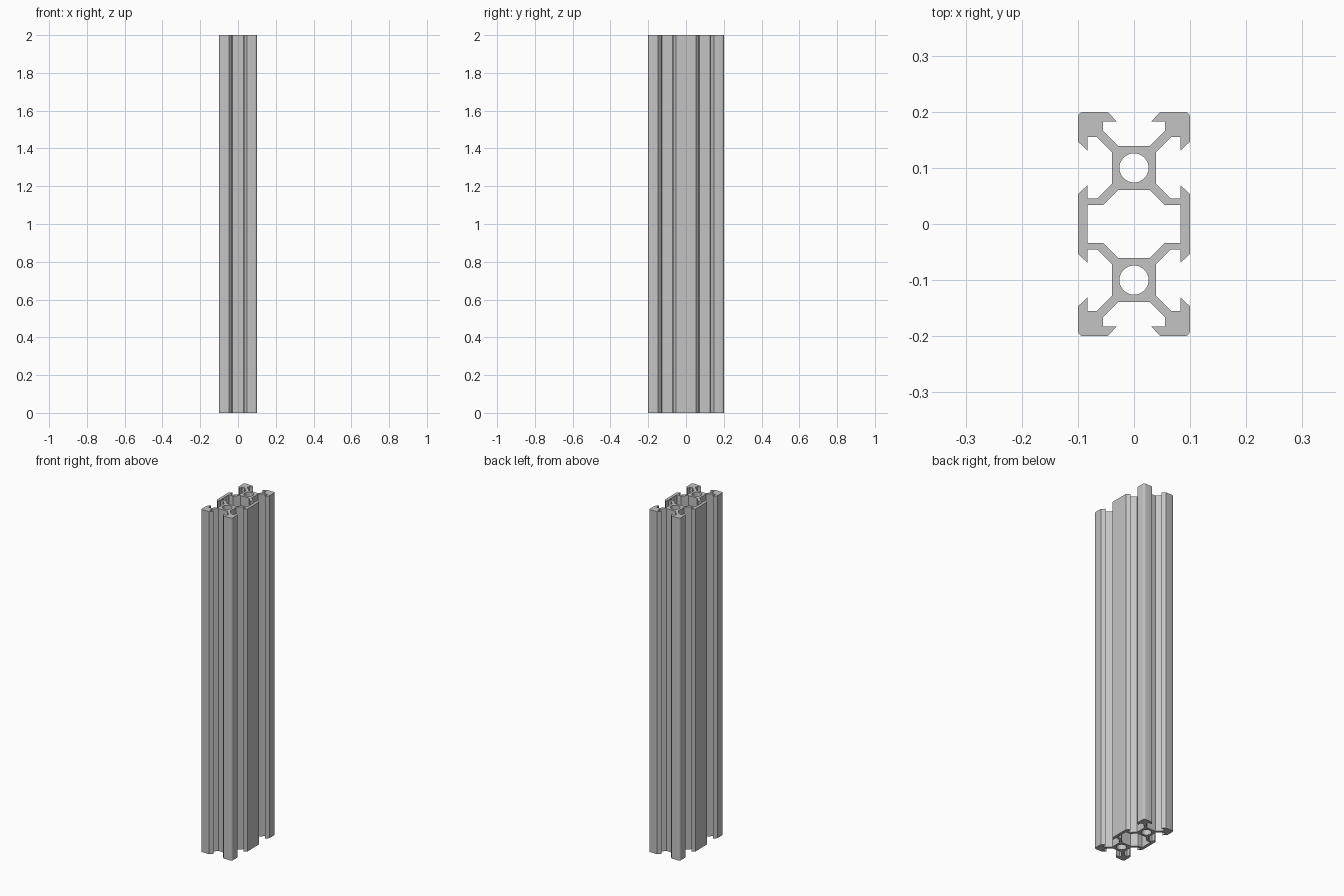
import bpy
import bmesh
from math import cos, sin, pi, radians

cube = bpy.data.objects.get("Cube")
if cube:
    bpy.data.objects.remove(cube, do_unlink=True)

LENGTH = 2.0
CELL = 0.1       # centre of each square cell, and half its width
BORE = 0.026     # radius of the screw bores

aluminium = bpy.data.materials.new("grey_aluminium")
grey = (0.55, 0.55, 0.55, 1)
aluminium.diffuse_color = grey
aluminium.use_nodes = True
aluminium.node_tree.nodes["Principled BSDF"].inputs["Base Color"].default_value = grey

# Half of a V-slot, from floor to outer lip: (along the face, out from the cell centre)
slot = [(0.028, 0.039), (0.055, 0.066), (0.055, 0.083), (0.031, 0.083), (0.047, 0.1)]


def mirrored(quarter):
    """Closed loop from a quarter outline running from the y side to the x side."""
    right = quarter + [(x, -y) for x, y in reversed(quarter)]
    return right + [(-x, y) for x, y in reversed(right)]


def circle(cy, radius, sides=32):
    return [(radius * cos(2 * pi * i / sides), cy + radius * sin(2 * pi * i / sides))
            for i in range(sides)]


# Outer outline: end slot, rounded corner, then both halves of the side slot
end_slot = [(u, CELL + v) for u, v in slot]
r = 0.01
corner = [(0.1 - r + r * sin(a), 0.2 - r + r * cos(a))
          for a in (i * pi / 6 for i in range(4))]
side_slot = [(v, CELL + u) for u, v in reversed(slot)]
side_slot += [(v, CELL - u) for u, v in slot]
outer = mirrored(end_slot + corner + side_slot)

# Hollow chamber between the two cells
chamber = mirrored([(0.028, 0.061), (0.055, 0.034), (0.083, 0.034)])

# Fill the section and extrude it to full length
section = bpy.data.curves.new("rail_section", "CURVE")
section.dimensions = "2D"
section.fill_mode = "BOTH"
section.extrude = LENGTH / 2
for loop in (outer, chamber, circle(CELL, BORE), circle(-CELL, BORE)):
    spline = section.splines.new("POLY")
    spline.points.add(len(loop) - 1)
    for point, (x, y) in zip(spline.points, loop):
        point.co = (x, y, 0, 1)
    spline.use_cyclic_u = True
helper = bpy.data.objects.new("rail_section", section)
bpy.context.collection.objects.link(helper)
bpy.context.view_layer.update()
mesh = bpy.data.meshes.new_from_object(
    helper.evaluated_get(bpy.context.evaluated_depsgraph_get()))
bpy.data.objects.remove(helper, do_unlink=True)

# Weld the caps to the walls and stand the rail on the ground
bm = bmesh.new()
bm.from_mesh(mesh)
bmesh.ops.remove_doubles(bm, verts=bm.verts, dist=0.0001)
bmesh.ops.translate(bm, verts=bm.verts, vec=(0, 0, LENGTH / 2))
bmesh.ops.recalc_face_normals(bm, faces=bm.faces)
bm.to_mesh(mesh)
bm.free()
mesh.name = "slotted_rail"
mesh.materials.clear()
mesh.materials.append(aluminium)

rail = bpy.data.objects.new("slotted_rail", mesh)
bpy.context.collection.objects.link(rail)
bpy.ops.object.select_all(action="DESELECT")
rail.select_set(True)
bpy.context.view_layer.objects.active = rail
bpy.ops.object.shade_smooth_by_angle(angle=radians(35))
